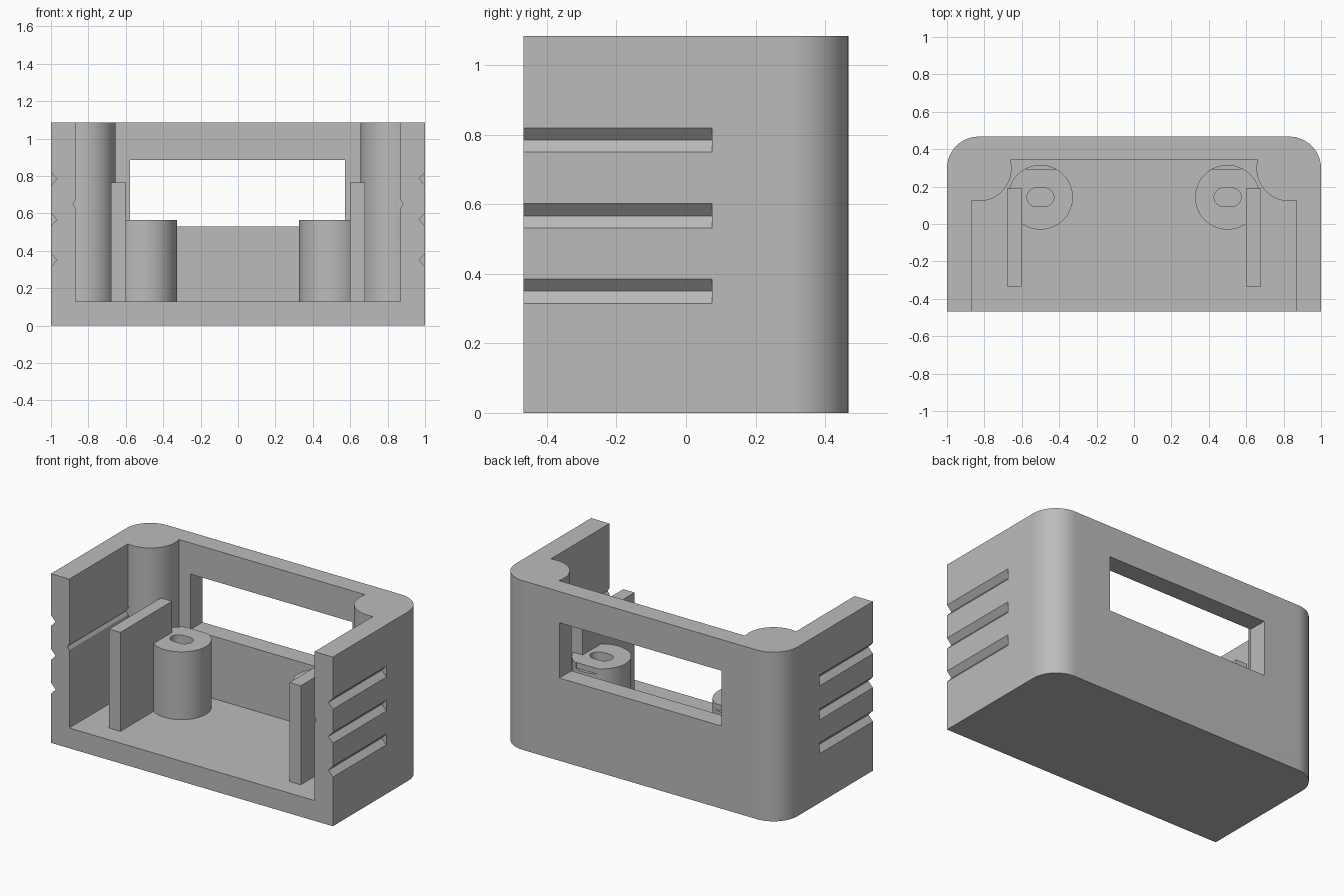
import bpy, bmesh
from math import sin, cos, acos, asin, pi, radians

cube = bpy.data.objects.get("Cube")
if cube:
    bpy.data.objects.remove(cube, do_unlink=True)

grey = bpy.data.materials.new("plain grey")
grey.use_nodes = True
COLOUR = (0.5, 0.5, 0.5, 1)
grey.diffuse_color = COLOUR
grey.node_tree.nodes["Principled BSDF"].inputs["Base Color"].default_value = COLOUR

W, D, H = 1.0, 0.467, 1.085        # half width, half depth, height
FLOOR, WALL_X, WALL_Y = 0.13, 0.87, 0.345
CX, CY, R_OUT, R_COL = 0.83, 0.297, 0.17, 0.175


def arc(cx, cy, r, a0, a1, n=32):
    return [(cx + r * cos(a0 + (a1 - a0) * i / n),
             cy + r * sin(a0 + (a1 - a0) * i / n)) for i in range(n + 1)]


def prism(name, outline, lo, hi, axis="z"):
    """Extrude a closed outline along z, or an (x, z) outline along y."""
    place = (lambda a, b, t: (a, b, t)) if axis == "z" else (lambda a, b, t: (a, t, b))
    bm = bmesh.new()
    face = bm.faces.new([bm.verts.new(place(a, b, lo)) for a, b in outline])
    new = bmesh.ops.extrude_face_region(bm, geom=[face])["geom"]
    for v in new:
        if isinstance(v, bmesh.types.BMVert):
            v.co["xyz".index(axis)] = hi
    bmesh.ops.recalc_face_normals(bm, faces=bm.faces)
    mesh = bpy.data.meshes.new(name)
    bm.to_mesh(mesh)
    bm.free()
    mesh.materials.append(grey)
    ob = bpy.data.objects.new(name, mesh)
    bpy.context.collection.objects.link(ob)
    return ob


def rect(x0, x1, y0, y1):
    return [(x0, y0), (x1, y0), (x1, y1), (x0, y1)]


def activate(ob):
    bpy.ops.object.select_all(action="DESELECT")
    ob.select_set(True)
    bpy.context.view_layer.objects.active = ob


def cut(ob, cutter):
    mod = ob.modifiers.new("cut", "BOOLEAN")
    mod.operation, mod.solver, mod.object = "DIFFERENCE", "EXACT", cutter
    activate(ob)
    bpy.ops.object.modifier_apply(modifier=mod.name)
    bpy.data.objects.remove(cutter, do_unlink=True)


def smooth(ob):
    activate(ob)
    bpy.ops.object.shade_smooth_by_angle(angle=radians(30))


def window_cutter():
    return prism("window_cutter", rect(-0.578, 0.572, 0.53, 0.885), 0.295, 0.6, "y")


# Outer block with rounded back corners
shell = prism("case_shell", [(-W, -D), (W, -D)] + arc(CX, CY, R_OUT, 0, pi / 2)
              + arc(-CX, CY, R_OUT, pi / 2, pi), 0, H)

# Cavity, open at front and top, leaving round columns in the back corners
column = arc(CX, CY, R_COL, -acos((WALL_X - CX) / R_COL),
             -pi - asin((WALL_Y - CY) / R_COL))
half = [(WALL_X, -0.6)] + column
cut(shell, prism("cavity_cutter", half + [(-x, y) for x, y in reversed(half)], FLOOR, 1.3))

# Back window
cut(shell, window_cutter())

# Grip grooves outside and a fine snap groove inside each side wall
for s in (-1, 1):
    for z in (0.35, 0.567, 0.785):
        cut(shell, prism("groove_cutter", [(s * 0.968, z), (s * 1.032, z - 0.07),
                                           (s * 1.032, z + 0.07)], -0.6, 0.075, "y"))
    cut(shell, prism("snap_cutter", [(s * 0.883, 0.65), (s * 0.857, 0.61),
                                     (s * 0.857, 0.69)], -0.6, 0.128, "y"))
smooth(shell)

for s, side in ((-1, "right"), (1, "left")):
    # Screw post with a slotted hole, trimmed beside the window
    px, py = s * 0.5, 0.143
    post = prism(side + "_post", arc(px, py, 0.173, 0, 2 * pi, 64)[:-1], FLOOR - 0.02, 0.565)
    slot = (arc(px + 0.022, py, 0.05, -pi / 2, pi / 2, 16)
            + arc(px - 0.022, py, 0.05, pi / 2, 3 * pi / 2, 16))
    cut(post, prism("slot_cutter", slot, FLOOR, 0.7))
    cut(post, window_cutter())
    smooth(post)
    # Upright guide plate
    x0, x1 = sorted((s * 0.6, s * 0.68))
    prism(side + "_guide_plate", rect(x0, x1, -0.335, 0.19), FLOOR - 0.02, 0.765)
